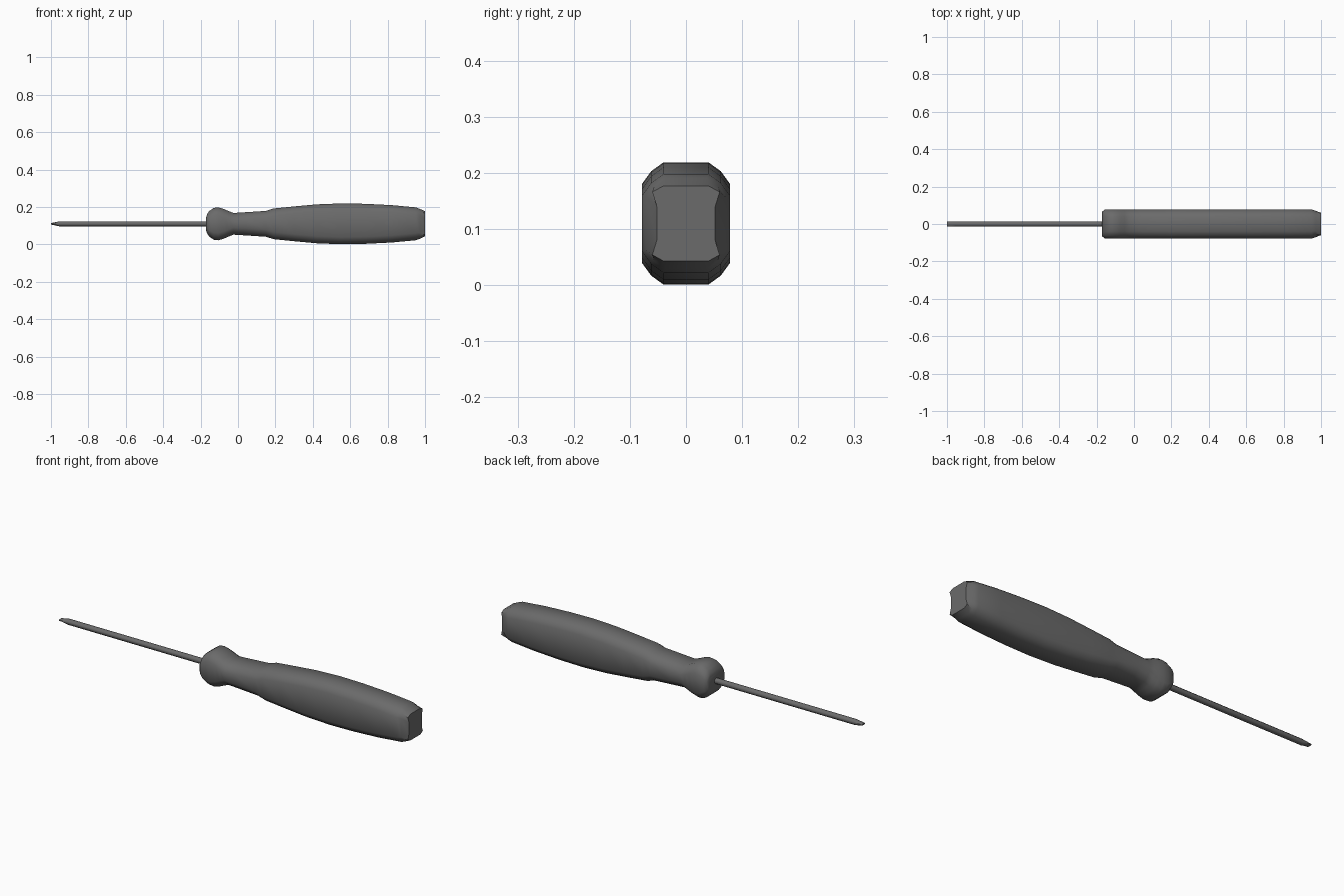
import bpy, bmesh, math

if "Cube" in bpy.data.objects:
    bpy.data.objects.remove(bpy.data.objects["Cube"])

ZC = 0.11  # height of the tool's axis

dark = bpy.data.materials.new("dark_grey")
dark.diffuse_color = (0.146, 0.146, 0.146, 1)
dark.use_nodes = True
dark.node_tree.nodes["Principled BSDF"].inputs["Base Color"].default_value = dark.diffuse_color


def loft(name, rings, angle):
    """Skin a list of equal-length rings and cap both ends."""
    bm = bmesh.new()
    loops = [[bm.verts.new(p) for p in ring] for ring in rings]
    n = len(loops[0])
    for a, b in zip(loops, loops[1:]):
        for i in range(n):
            j = (i + 1) % n
            bm.faces.new((a[i], a[j], b[j], b[i]))
    bm.faces.new(loops[0])
    bm.faces.new(loops[-1])
    bmesh.ops.recalc_face_normals(bm, faces=bm.faces)
    me = bpy.data.meshes.new(name)
    bm.to_mesh(me)
    bm.free()
    me.materials.append(dark)
    ob = bpy.data.objects.new(name, me)
    bpy.context.collection.objects.link(ob)
    bpy.ops.object.select_all(action='DESELECT')
    ob.select_set(True)
    bpy.context.view_layer.objects.active = ob
    bpy.ops.object.shade_smooth_by_angle(angle=math.radians(angle))
    return ob


def mirrored_ring(x, quarter):
    """Mirror a quarter outline (y, z) about both axes."""
    pts = quarter + [(-y, z) for y, z in reversed(quarter)]
    pts += [(-y, -z) for y, z in pts]
    return [(x, y, ZC + z) for y, z in pts]


def handle_ring(x, w, h, b):
    """Rectangle (half width w, half height h) with two-step chamfered corners."""
    return mirrored_ring(x, [(w, h - b), (w - b * 0.42, h - b * 0.42), (w - b, h)])


# Handle: collar, neck and swelling grip (x, half width, half height, chamfer)
handle = [
    (-0.17, 0.066, 0.037, 0.02), (-0.165, 0.070, 0.052, 0.026),
    (-0.154, 0.078, 0.068, 0.036), (-0.13, 0.078, 0.085, 0.038),
    (-0.105, 0.078, 0.088, 0.038), (-0.075, 0.078, 0.079, 0.038),
    (-0.05, 0.078, 0.068, 0.038), (-0.025, 0.078, 0.058, 0.038),
    (0.04, 0.078, 0.062, 0.038), (0.15, 0.078, 0.069, 0.038),
    (0.19, 0.078, 0.082, 0.038), (0.30, 0.078, 0.093, 0.038),
    (0.42, 0.078, 0.104, 0.038), (0.55, 0.078, 0.109, 0.038),
    (0.68, 0.078, 0.107, 0.038), (0.82, 0.078, 0.100, 0.038),
    (0.95, 0.078, 0.088, 0.038), (0.97, 0.071, 0.081, 0.034),
]
# Butt end has slightly pinched sides
butt = mirrored_ring(1.0, [(0.052, 0.03), (0.06, 0.056), (0.04, 0.067)])
loft("handle", [handle_ring(*r) for r in handle] + [butt], 40)

# Shaft: octagonal rod flattened into a blade at the tip (x, z scale)
R = 0.0145
shaft = [(-0.10, 1), (-0.955, 1), (-1.0, 0.3)]
rings = [[(x, R * math.cos(a), ZC + sz * R * math.sin(a))
          for a in (math.pi / 8 + k * math.pi / 4 for k in range(8))]
         for x, sz in shaft]
loft("shaft", rings, 50)
